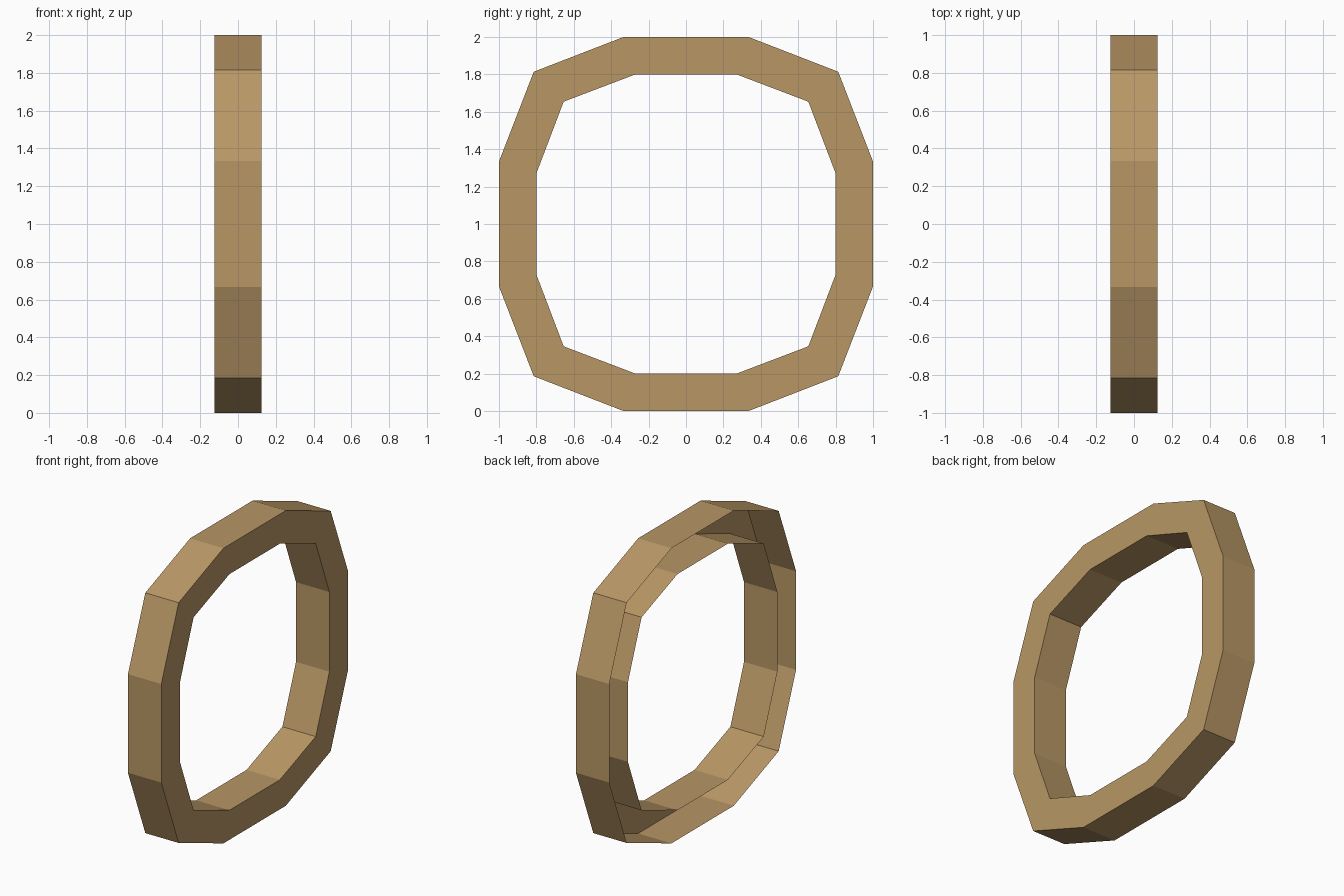
import bpy, bmesh

if "Cube" in bpy.data.objects:
    bpy.data.objects.remove(bpy.data.objects["Cube"])

# Quarter outline of the twelve-sided rim (y, z about the hub), mirrored by quarter turns
def outline(a, b, r):
    pts = []
    y = [(r, a), (b, b), (a, r)]
    for _ in range(4):
        pts += y
        y = [(-q, p) for p, q in y]
    return pts

HALF = 0.125
bm = bmesh.new()

def loop(pts, x):
    return [bm.verts.new((x, y, z + 1.0)) for y, z in pts]

outer, inner = outline(0.334, 0.814, 1.0), outline(0.27, 0.654, 0.8)
# Open side outer edge, closed side outer and inner edges, open side inner edge
loops = [loop(outer, -HALF), loop(outer, HALF), loop(inner, HALF), loop(inner, -HALF)]

# Outer band, +x side face and inner band; the -x side stays open
for a, b in zip(loops, loops[1:]):
    for i in range(12):
        j = (i + 1) % 12
        bm.faces.new((a[i], a[j], b[j], b[i]))

mesh = bpy.data.meshes.new("ring")
bm.to_mesh(mesh)
bm.free()
ring = bpy.data.objects.new("ring", mesh)
bpy.context.collection.objects.link(ring)

# Tan colour
mat = bpy.data.materials.new("tan")
mat.diffuse_color = (0.48, 0.31, 0.13, 1)
mat.use_nodes = True
mat.node_tree.nodes["Principled BSDF"].inputs["Base Color"].default_value = mat.diffuse_color
mesh.materials.append(mat)
